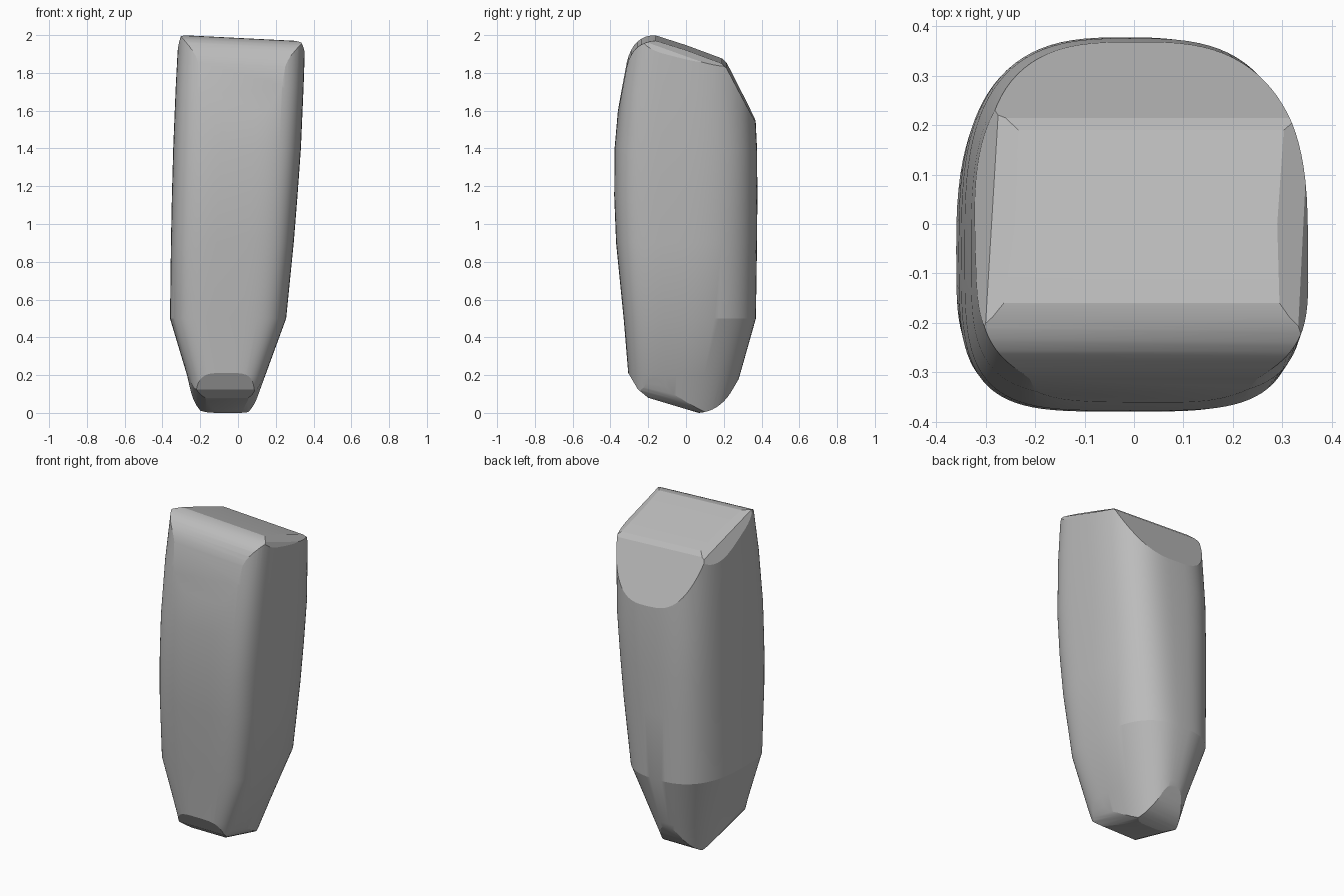
import bpy, bmesh, math
from mathutils import Vector

cube = bpy.data.objects.get("Cube")
if cube:
    bpy.data.objects.remove(cube)

STEPS = 96
# z, x range, y range, back roundness, front squareness
SECTIONS = [
    (-0.06, -0.21, 0.05, -0.27, 0.20, 2.2, 3.5),
    (0.20, -0.27, 0.145, -0.305, 0.285, 2.3, 3.8),
    (0.50, -0.36, 0.255, -0.33, 0.37, 2.6, 4),
    (0.90, -0.355, 0.295, -0.37, 0.376, 2.8, 4),
    (1.15, -0.35, 0.315, -0.38, 0.378, 2.9, 4),
    (1.40, -0.343, 0.333, -0.378, 0.376, 3, 4),
    (1.72, -0.33, 0.347, -0.35, 0.36, 3, 4),
    (2.10, -0.31, 0.36, -0.29, 0.34, 3, 4),
]


def signed_power(value, power):
    return math.copysign(abs(value) ** power, value)


def outline(bm, z, x0, x1, y0, y1, back, front):
    """Ring of vertices: rounded at the back, squarer at the front."""
    cx, hx, cy = (x0 + x1) / 2, (x1 - x0) / 2, -0.05
    ring = []
    for i in range(STEPS):
        a = 2 * math.pi * i / STEPS
        c, s = math.cos(a), math.sin(a)
        e, hy = (back, y1 - cy) if s >= 0 else (front, cy - y0)
        ring.append(bm.verts.new((cx + hx * signed_power(c, 2 / e),
                                  cy + hy * signed_power(s, 2 / e), z)))
    return ring


def bezier(a, b, c, count=9):
    a, b, c = Vector(a), Vector(b), Vector(c)
    ts = [i / count for i in range(count + 1)]
    return [a * (1 - t) ** 2 + b * 2 * t * (1 - t) + c * t * t for t in ts]


def cut(bm, point, normal):
    """Slice off everything on the normal's side and close the hole."""
    geom = bm.verts[:] + bm.edges[:] + bm.faces[:]
    res = bmesh.ops.bisect_plane(bm, geom=geom, dist=1e-5, plane_co=point,
                                 plane_no=normal, clear_outer=True)
    edges = [g for g in res["geom_cut"]
             if isinstance(g, bmesh.types.BMEdge) and g.is_boundary]
    if edges:
        bmesh.ops.holes_fill(bm, edges=edges, sides=0)


def cut_profile(bm, points, place, sweep, centre):
    """Cut along each segment of a profile swept in one direction."""
    for p, q in zip(points, points[1:]):
        p, q = place(p), place(q)
        normal = (q - p).cross(Vector(sweep)).normalized()
        if normal.dot(p - Vector(centre)) < 0:
            normal.negate()
        cut(bm, p, normal)


def side(p):
    return Vector((0, p[0], p[1]))


def facing(y):
    return lambda p: Vector((p[0], y, p[1]))


# Tapered body
bm = bmesh.new()
rings = [outline(bm, *s) for s in SECTIONS]
for low, high in zip(rings, rings[1:]):
    for i in range(STEPS):
        j = (i + 1) % STEPS
        bm.faces.new((low[i], low[j], high[j], high[i]))
bm.faces.new(rings[0][::-1])
bm.faces.new(rings[-1])

middle = (0, 0, 1)
# Rounded front lip, sloping top and back chamfer
top = bezier((-0.32, 1.81), (-0.295, 1.985), (-0.16, 1.985))
top += [(0.0, 1.935), (0.19, 1.865), (0.215, 1.84), (0.36, 1.56)]
cut_profile(bm, top, side, (1, 0, -0.05), middle)
# Bevels along both sides of the top
cut_profile(bm, [(-0.318, 1.94), (-0.298, 1.98), (-0.26, 2.0)],
            facing(-0.16), (0.06, 1, -0.36), middle)
cut_profile(bm, [(0.36, 1.90), (0.335, 1.945), (0.295, 1.97)],
            facing(-0.16), (0.05, 1, -0.36), middle)
# Slanted foot with rounded heel
foot = [(-0.305, 0.21), (-0.255, 0.125), (-0.20, 0.08), (0.05, 0.005)]
foot += bezier((0.07, 0.0), (0.185, 0.01), (0.25, 0.13))
cut_profile(bm, foot, side, (1, 0, 0), middle)
# Rounded foot edges
for profile in (bezier((-0.25, 0.09), (-0.215, 0.0), (-0.10, 0.0), 6),
                bezier((0.12, 0.09), (0.085, 0.0), (0.0, 0.0), 6)):
    cut_profile(bm, profile, facing(0.07), (0, 1, -0.25), middle)

bmesh.ops.remove_doubles(bm, verts=bm.verts, dist=0.0005)
bmesh.ops.recalc_face_normals(bm, faces=bm.faces)
lowest = min(v.co.z for v in bm.verts)
bmesh.ops.translate(bm, verts=bm.verts, vec=(0, 0, -lowest))
mesh = bpy.data.meshes.new("tapered_block")
bm.to_mesh(mesh)
bm.free()

# Plain grey finish
grey = bpy.data.materials.new("plain_grey")
grey.use_nodes = True
colour = (0.5, 0.5, 0.5, 1)
grey.diffuse_color = colour
grey.node_tree.nodes["Principled BSDF"].inputs["Base Color"].default_value = colour
mesh.materials.append(grey)

block = bpy.data.objects.new("tapered_block", mesh)
bpy.context.collection.objects.link(block)
bpy.context.view_layer.objects.active = block
block.select_set(True)
bpy.ops.object.shade_smooth_by_angle(angle=math.radians(15))
